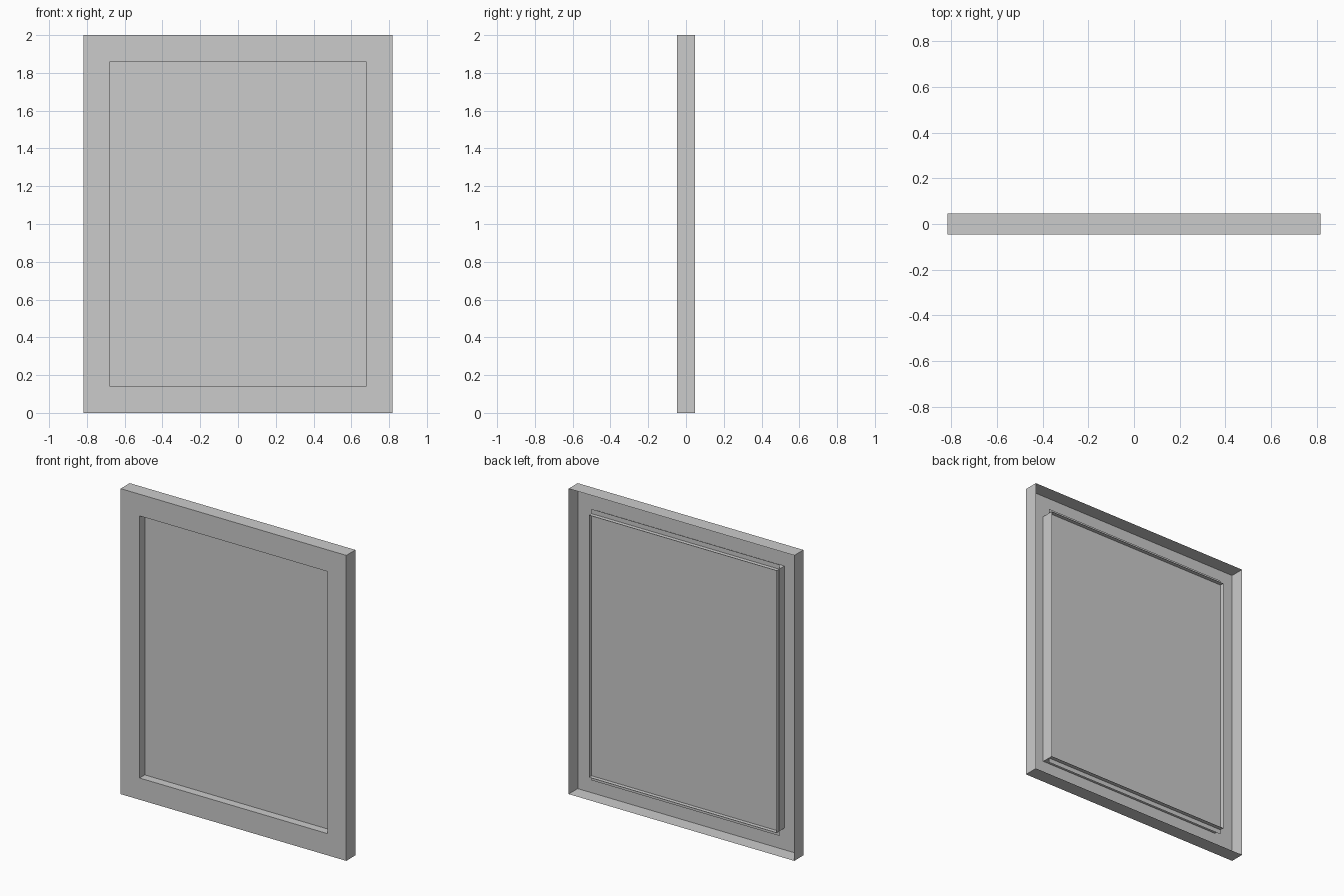
import bpy, bmesh

if "Cube" in bpy.data.objects:
    bpy.data.objects.remove(bpy.data.objects["Cube"])

W, H = 0.817, 2.0               # outer half width, height
IW, Z0, Z1 = 0.68, 0.142, 1.858   # opening half width, bottom, top
FRONT, PANE, RIM, BACK = -0.047, 0.007, 0.034, 0.047


def loop(bm, hw, z0, z1, y):
    return [bm.verts.new(p) for p in
            ((-hw, y, z0), (hw, y, z0), (hw, y, z1), (-hw, y, z1))]


def bridge(bm, a, b):
    for i in range(4):
        j = (i + 1) % 4
        bm.faces.new((a[i], a[j], b[j], b[i]))


def finish(bm, name):
    me = bpy.data.meshes.new(name)
    bm.to_mesh(me)
    bm.free()
    ob = bpy.data.objects.new(name, me)
    bpy.context.collection.objects.link(ob)
    return ob


# Frame: open-backed shell with outer sides, front face and opening walls
bm = bmesh.new()
loops = [loop(bm, W, 0, H, BACK), loop(bm, W, 0, H, FRONT),
         loop(bm, IW, Z0, Z1, FRONT), loop(bm, IW, Z0, Z1, RIM)]
for a, b in zip(loops, loops[1:]):
    bridge(bm, b, a)
bm.normal_update()
front = [f for f in bm.faces if abs(f.normal.y) > 0.9]
if front[0].normal.y > 0:
    bmesh.ops.reverse_faces(bm, faces=bm.faces[:])
finish(bm, "frame")

# Panel: thin sheet set into the opening, slightly taller than it
bm = bmesh.new()
bm.faces.new(loop(bm, IW + 0.001, Z0 - 0.03, Z1 + 0.03, PANE))
finish(bm, "panel")
